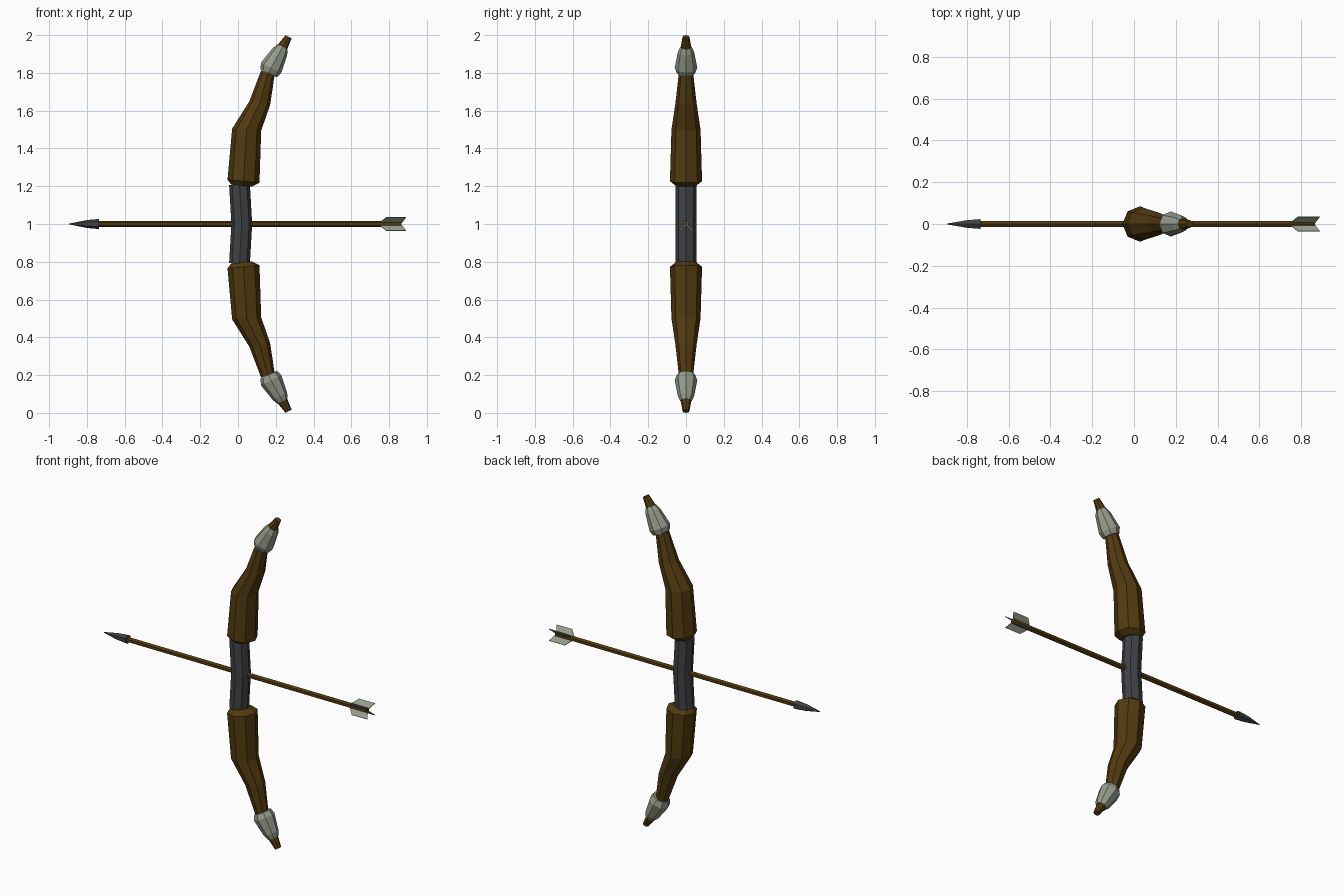
import bpy, bmesh, math
from mathutils import Vector

if "Cube" in bpy.data.objects:
    bpy.data.objects.remove(bpy.data.objects["Cube"])


def material(name, rgb):
    m = bpy.data.materials.new(name)
    m.diffuse_color = (*rgb, 1)
    m.use_nodes = True
    m.node_tree.nodes["Principled BSDF"].inputs["Base Color"].default_value = m.diffuse_color
    return m


WOOD = material("dark wood", (0.085, 0.043, 0.005))
GRIP = material("charcoal wrap", (0.052, 0.054, 0.060))
BONE = material("pale grey", (0.30, 0.33, 0.26))


def finish(name, bm, mat):
    bmesh.ops.recalc_face_normals(bm, faces=bm.faces)
    me = bpy.data.meshes.new(name)
    bm.to_mesh(me)
    bm.free()
    me.materials.append(mat)
    ob = bpy.data.objects.new(name, me)
    bpy.context.collection.objects.link(ob)
    return ob


def loft(name, rings, mat, sides=8, flip=False):
    """Rings of (x, z, radius, tilt); tilt leans the ring axis from +z to +x.
    flip mirrors the part about z = 1."""
    bm = bmesh.new()
    loops = []
    for x, z, r, t in rings:
        loop = []
        for i in range(sides):
            a = 2 * math.pi * i / sides
            u = r * math.cos(a)
            pz = z - u * math.sin(t)
            if flip:
                pz = 2 - pz
            loop.append(bm.verts.new((x + u * math.cos(t), r * math.sin(a), pz)))
        loops.append(loop)
    for a, b in zip(loops, loops[1:]):
        for i in range(sides):
            j = (i + 1) % sides
            bm.faces.new((a[i], a[j], b[j], b[i]))
    bm.faces.new(loops[0])
    bm.faces.new(loops[-1])
    return finish(name, bm, mat)


# Bow limbs, sleeves and tips, mirrored top to bottom
limb = [(0.018, 1.203, 0.055, 0.1), (0.029, 1.227, 0.085, 0.1),
        (0.046, 1.50, 0.077, 0.07), (0.115, 1.64, 0.056, 0.15),
        (0.158, 1.80, 0.038, 0.38)]
sleeve = [(0.163, 1.798, 0.048, 0.45), (0.175, 1.827, 0.060, 0.45),
          (0.222, 1.912, 0.043, 0.48), (0.236, 1.938, 0.030, 0.5)]
tip = [(0.228, 1.925, 0.030, 0.5), (0.268, 1.991, 0.018, 0.5)]
for side, flip in (("upper", False), ("lower", True)):
    loft(side + "_limb", limb, WOOD, flip=flip)
    loft(side + "_sleeve", sleeve, BONE, flip=flip)
    loft(side + "_tip", tip, WOOD, flip=flip)

# Wrapped handle
loft("grip", [(0.008, 0.79, 0.055, 0.08), (0.02, 1.0, 0.055, 0),
              (0.008, 1.21, 0.055, -0.08)], GRIP)

# Arrow shaft and head lie along x
H = math.pi / 2
loft("arrow_shaft", [(-0.75, 1, 0.016, H), (0.865, 1, 0.016, H)], WOOD, sides=6)
loft("arrow_head", [(-0.735, 1, 0.027, H), (-0.80, 1, 0.021, H),
                    (-0.895, 1, 0.002, H)], GRIP, sides=6)

# Four diagonal feather vanes with swept ends
profile = [(0.75, 0.010), (0.785, 0.050), (0.89, 0.050), (0.868, 0.010)]
bm = bmesh.new()
for k in range(4):
    a = math.pi / 4 + k * H
    out = Vector((0, math.cos(a), math.sin(a)))
    off = Vector((0, -math.sin(a), math.cos(a))) * 0.002
    c = Vector((0, 0, 1))
    s1, s2 = [[bm.verts.new(c + Vector((x, 0, 0)) + out * r + off * s)
               for x, r in profile] for s in (1, -1)]
    bm.faces.new(s1)
    bm.faces.new(s2[::-1])
    for i in range(4):
        j = (i + 1) % 4
        bm.faces.new((s1[i], s2[i], s2[j], s1[j]))
finish("arrow_fletching", bm, BONE)
